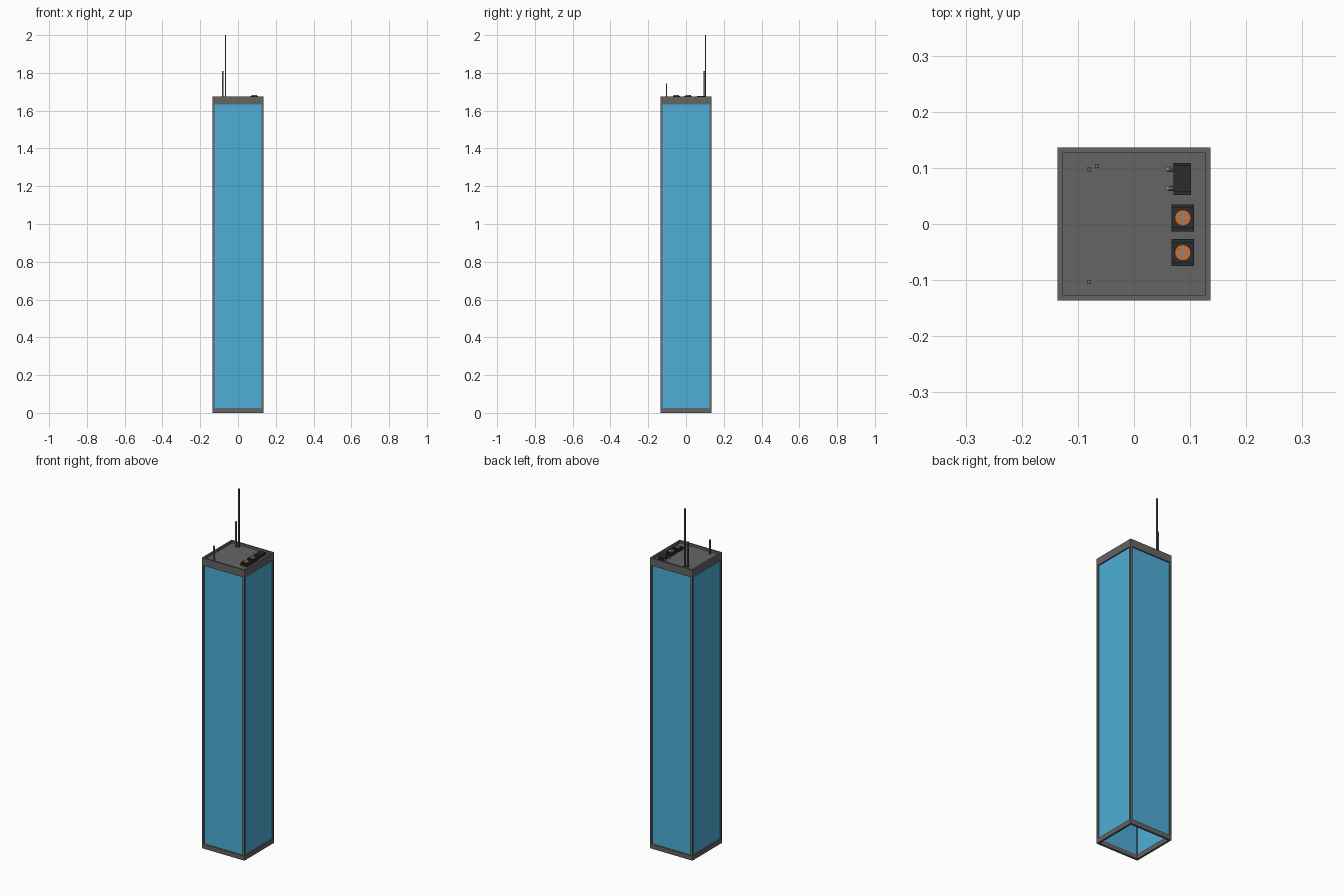
import bpy, bmesh
from math import pi
from mathutils import Matrix, Vector

if "Cube" in bpy.data.objects:
    bpy.data.objects.remove(bpy.data.objects["Cube"])


def material(name, rgb):
    m = bpy.data.materials.new(name)
    m.diffuse_color = (*rgb, 1)
    m.use_nodes = True
    m.node_tree.nodes["Principled BSDF"].inputs["Base Color"].default_value = m.diffuse_color
    return m


GLASS = material("blue_glass", (0.075, 0.43, 0.68))
FRAME = material("frame_grey", (0.13, 0.13, 0.13))
DARK = material("dark_metal", (0.025, 0.025, 0.028))
ORANGE = material("orange", (0.6, 0.16, 0.04))
STEEL = material("steel", (0.25, 0.25, 0.25))


def finish(name, bm, mat):
    me = bpy.data.meshes.new(name)
    bm.to_mesh(me)
    bm.free()
    ob = bpy.data.objects.new(name, me)
    bpy.context.collection.objects.link(ob)
    me.materials.append(mat)
    return ob


def box(name, x, y, z, mat):
    """Box from (min, max) ranges."""
    bm = bmesh.new()
    c = [(a + b) / 2 for a, b in (x, y, z)]
    s = [b - a for a, b in (x, y, z)]
    bmesh.ops.create_cube(bm, size=1, matrix=Matrix.Translation(c) @ Matrix.Diagonal((*s, 1)))
    return finish(name, bm, mat)


def square_ring(name, outer, inner, z0, z1, mat):
    """Hollow square band."""
    bm = bmesh.new()
    loops = []
    for r, z in ((outer, z0), (outer, z1), (inner, z1), (inner, z0)):
        loops.append([bm.verts.new((sx * r, sy * r, z))
                      for sx, sy in ((-1, -1), (1, -1), (1, 1), (-1, 1))])
    for i in range(4):
        a, b = loops[i], loops[(i + 1) % 4]
        for j in range(4):
            k = (j + 1) % 4
            bm.faces.new((a[j], a[k], b[k], b[j]))
    return finish(name, bm, mat)


def cylinder(name, loc, r, depth, mat, axis='Z', sides=16):
    bm = bmesh.new()
    rot = Matrix.Rotation(pi / 2, 4, 'Y') if axis == 'X' else Matrix()
    bmesh.ops.create_cone(bm, cap_ends=True, segments=sides, radius1=r, radius2=r,
                          depth=depth, matrix=Matrix.Translation(loc) @ rot)
    return finish(name, bm, mat)


W, T = 0.136, 0.012          # half width, frame thickness
IN = W - T
TOP, ROOF = 1.675, 1.662
G = 0.129                    # glass plane

# Frame: base, roof band, parapet and corner posts
square_ring("base_frame", W, IN, 0, 0.026, FRAME)
square_ring("roof_band", W, 0.1265, 1.632, TOP, FRAME)
for sx in (-1, 1):
    for sy in (-1, 1):
        box("corner_post", sorted((sx * IN, sx * W)), sorted((sy * IN, sy * W)),
            (0.026, 1.632), FRAME)
box("roof_slab", (-0.1265, 0.1265), (-0.1265, 0.1265), (1.632, ROOF), FRAME)

# Glass panes, set back inside the frame; tower is open below
for i in range(4):
    bm = bmesh.new()
    rot = Matrix.Rotation(i * pi / 2, 3, 'Z')
    bm.faces.new([bm.verts.new(rot @ Vector((x, -G, z)))
                  for x, z in ((-IN, 0.026), (IN, 0.026), (IN, 1.632), (-IN, 1.632))])
    finish("glass_pane", bm, GLASS)

# Square antennas
for x, y, h in ((-0.066, 0.103, 2.0), (-0.08, 0.097, 1.81), (-0.08, -0.103, 1.745)):
    box("antenna", (x - .0035, x + .0035), (y - .0035, y + .0035), (ROOF, h), FRAME)


# Fan units: ridged housing with an orange fan
def fan_unit(x, y):
    box("fan_housing", (x - .02, x + .02), (y - .018, y + .018), (ROOF, 1.678), DARK)
    for s in (-1, 1):
        box("fan_side_rail", (x - .02, x + .02),
            sorted((y + s * .018, y + s * .024)), (ROOF, 1.673), DARK)
    cylinder("fan_disc", (x, y, 1.679), 0.0145, 0.006, ORANGE)
    for a, b in ((.009, .002), (.002, .009)):
        box("fan_blade", (x - a, x + a), (y - b, y + b), (1.680, 1.6825), STEEL)


for y in (0.011, -0.051):
    fan_unit(0.087, y)

# Pump box with two pipes
box("pump_box", (0.070, 0.102), (0.057, 0.104), (ROOF, 1.678), DARK)
for a, b in ((0.052, 0.057), (0.104, 0.109)):
    box("pump_side_rail", (0.070, 0.102), (a, b), (ROOF, 1.674), DARK)
for y in (0.064, 0.098):
    cylinder("pipe", (0.065, y, 1.670), 0.004, 0.012, STEEL, 'X', 10)
    cylinder("pipe_elbow", (0.059, y, 1.668), 0.004, 0.012, STEEL, 'Z', 10)
